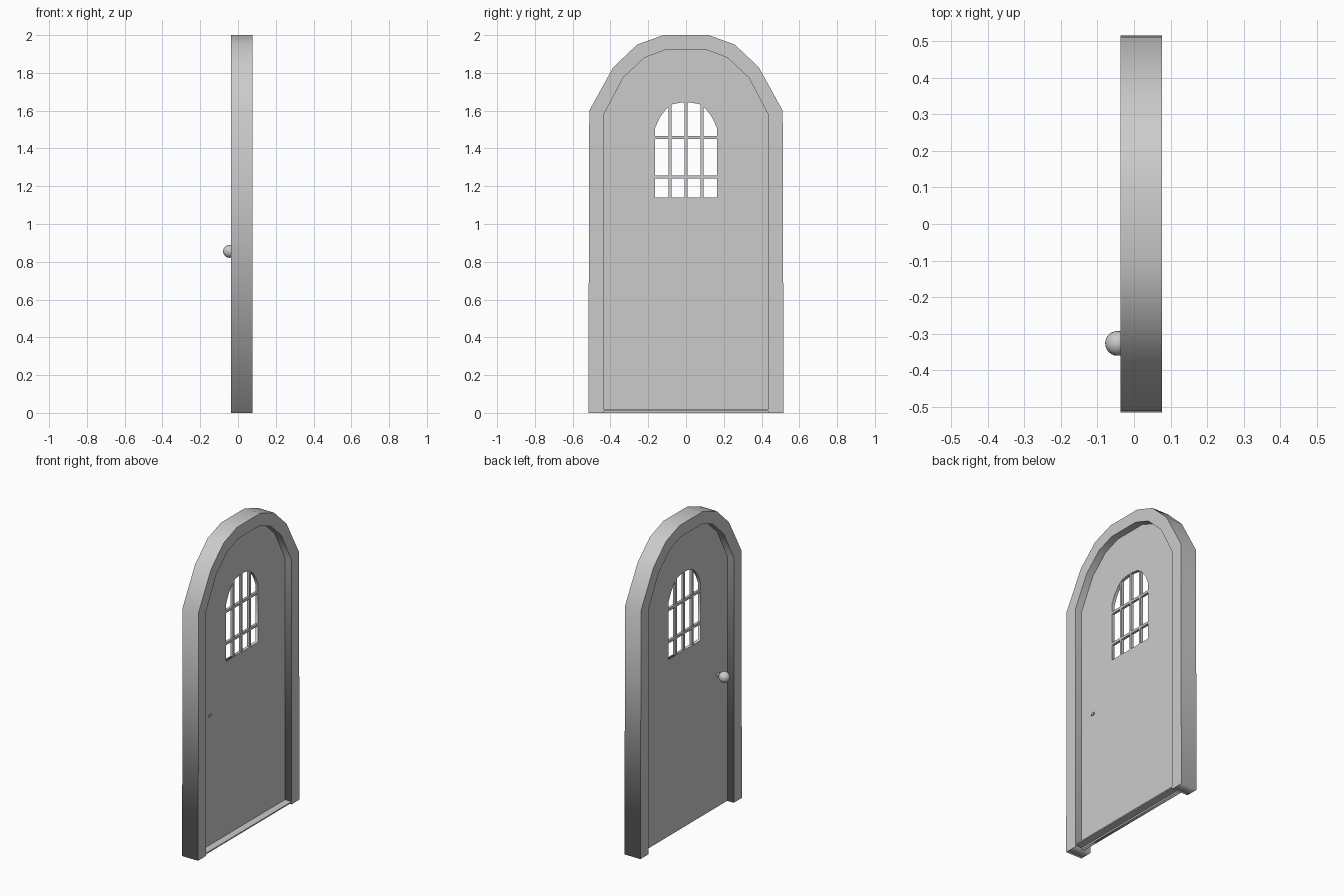
import bpy, bmesh
from math import pi
from mathutils import Vector

if "Cube" in bpy.data.objects:
    bpy.data.objects.remove(bpy.data.objects["Cube"])


def mirrored(half):
    """Closed loop from a right-half list of (y, z) points, bottom to top."""
    return half + [(-y, z) for y, z in reversed(half)]


def slab(name, loops, x0, x1):
    """Extrude filled (y, z) outlines (with holes) from x0 to x1."""
    cu = bpy.data.curves.new(name, 'CURVE')
    cu.dimensions = '2D'
    cu.fill_mode = 'BOTH'
    cu.extrude = (x1 - x0) / 2
    for pts in loops:
        sp = cu.splines.new('POLY')
        sp.points.add(len(pts) - 1)
        for p, (y, z) in zip(sp.points, pts):
            p.co = (y, z, 0, 1)
        sp.use_cyclic_u = True
    ob = bpy.data.objects.new(name, cu)
    bpy.context.collection.objects.link(ob)
    ob.rotation_euler = (pi / 2, 0, pi / 2)
    ob.location.x = (x0 + x1) / 2
    bpy.ops.object.select_all(action='DESELECT')
    ob.select_set(True)
    bpy.context.view_layer.objects.active = ob
    bpy.ops.object.convert(target='MESH')
    return bpy.context.object


def box(name, lo, hi):
    lo, hi = Vector(lo), Vector(hi)
    bpy.ops.mesh.primitive_cube_add(size=1, location=(lo + hi) / 2)
    ob = bpy.context.object
    ob.name = name
    for v in ob.data.vertices:
        v.co = v.co * (hi - lo)
    return ob


X0, X1 = -0.037, 0.077      # frame depth
D0, D1 = 0.010, 0.030       # door leaf depth

outer = [(0.517, 0), (0.512, 1.6), (0.385, 1.83), (0.258, 1.95), (0.12, 2.0)]
inner = [(0.435, 0), (0.435, 1.58), (0.332, 1.775), (0.22, 1.88), (0.108, 1.922)]
window = [(0.163, 1.14), (0.163, 1.51), (0.138, 1.565), (0.105, 1.61),
          (0.07, 1.635), (0.025, 1.643)]

# arched frame, open at the bottom
slab("door_frame", [mirrored(outer)[::-1] + mirrored(inner)], X0, X1)

# door leaf with arched window opening
slab("door_leaf", [mirrored(inner), mirrored(window)], D0, D1)

# threshold on one side of the leaf
box("threshold", (D1, -0.435, 0.010), (X1, 0.435, 0.018))

# window bars
xm, t = (D0 + D1) / 2, 0.008
for i, (y, top) in enumerate([(-0.085, 1.63), (0, 1.645), (0.085, 1.63)]):
    box(f"window_bar_upright_{i}", (xm - t, y - t, 1.138), (xm + t, y + t, top))
for i, z in enumerate((1.25, 1.457)):
    box(f"window_bar_cross_{i}", (xm - t, -0.165, z - t), (xm + t, 0.165, z + t))

# knob and its spindle through the leaf
box("knob_spindle", (-0.045, -0.344, 0.848), (0.036, -0.320, 0.862))
bpy.ops.mesh.primitive_uv_sphere_add(segments=24, ring_count=12, radius=0.034,
                                     location=(-0.045, -0.327, 0.855))
bpy.context.object.name = "door_knob"
bpy.ops.object.shade_smooth()
